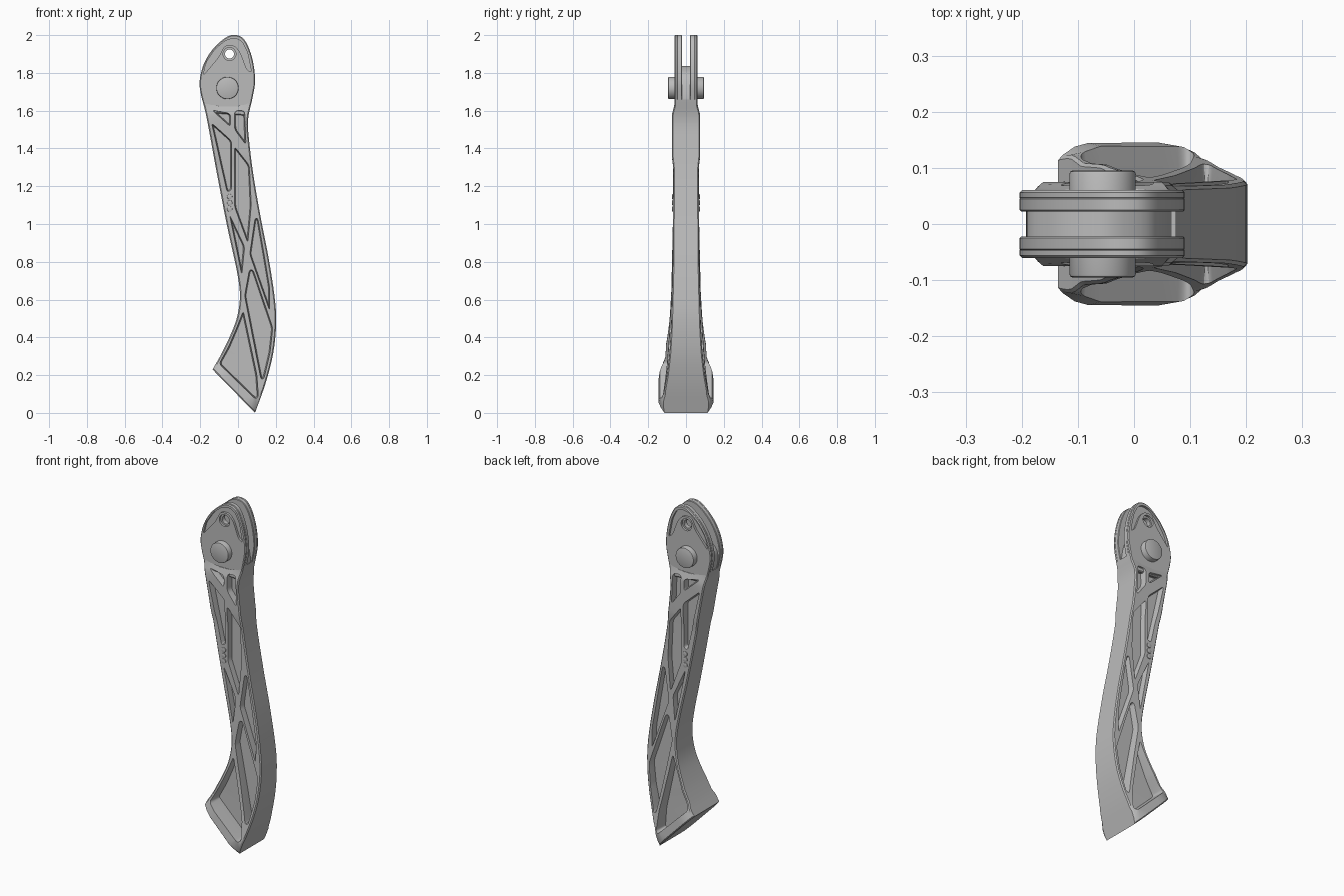
import bpy, bmesh, math
from mathutils import Matrix, Vector

if "Cube" in bpy.data.objects:
    bpy.data.objects.remove(bpy.data.objects["Cube"], do_unlink=True)

metal = bpy.data.materials.new("cast_grey")
metal.use_nodes = True
metal.diffuse_color = (0.5, 0.5, 0.5, 1)
metal.node_tree.nodes["Principled BSDF"].inputs["Base Color"].default_value = (0.5, 0.5, 0.5, 1)


def finish(name, bm):
    bmesh.ops.recalc_face_normals(bm, faces=bm.faces)
    mesh = bpy.data.meshes.new(name)
    bm.to_mesh(mesh)
    bm.free()
    mesh.materials.append(metal)
    obj = bpy.data.objects.new(name, mesh)
    bpy.context.collection.objects.link(obj)
    bpy.ops.object.select_all(action='DESELECT')
    obj.select_set(True)
    bpy.context.view_layer.objects.active = obj
    bpy.ops.object.shade_smooth_by_angle(angle=math.radians(30))


# 2D helpers working on (x, z) points
def catmull(pts, steps=5):
    p = [Vector(q) for q in pts]
    p = [2 * p[0] - p[1]] + p + [2 * p[-1] - p[-2]]
    out = []
    for a, b, c, d in zip(p, p[1:], p[2:], p[3:]):
        for i in range(steps):
            t = i / steps
            out.append(0.5 * (2 * b + (c - a) * t + (2 * a - 5 * b + 4 * c - d) * t * t
                              + (3 * b - a - 3 * c + d) * t ** 3))
    return out + [p[-2]]


def densify(pts, step=0.04):
    out = []
    for a, b in zip(pts, pts[1:] + pts[:1]):
        n = max(1, math.ceil((b - a).length / step))
        out += [a.lerp(b, i / n) for i in range(n)]
    return out


def rounded(pts, cut=0.018):
    p = [Vector(q) for q in pts]
    out = []
    for i, b in enumerate(p):
        a, c = p[i - 1], p[(i + 1) % len(p)]
        s = b + (a - b).normalized() * min(cut, 0.4 * (a - b).length)
        e = b + (c - b).normalized() * min(cut, 0.4 * (c - b).length)
        for k in range(5):
            t = k / 4
            out.append(s.lerp(b, t).lerp(b.lerp(e, t), t))
    return densify(out)


def inset(pts, dist):
    area = sum(a.x * b.y - b.x * a.y for a, b in zip(pts, pts[1:] + pts[:1]))
    side = 1 if area > 0 else -1
    out = []
    for i, b in enumerate(pts):
        u = (b - pts[i - 1]).normalized()
        v = (pts[(i + 1) % len(pts)] - b).normalized()
        n1, n2 = Vector((-u.y, u.x)), Vector((-v.y, v.x))
        m = (n1 + n2).normalized()
        out.append(b + m * side * dist / max(0.5, m.dot(n1)))
    return out


def circle(x, z, r, n=32):
    return [Vector((x + r * math.cos(2 * math.pi * i / n), z + r * math.sin(2 * math.pi * i / n)))
            for i in range(n)]


def plate(name, outer, holes, front, back, bevel=0.006, draft=0.0, sink=lambda x, z: 0.003):
    """Solid between two y surfaces, with bevelled rim and tapered holes."""
    bm = bmesh.new()

    def ring(pts, surface, inward=0.0, depth=lambda x, z: 1.0):
        return [bm.verts.new((p.x, surface(p.x, p.y) + inward * depth(p.x, p.y), p.y)) for p in pts]

    def stitch(a, b):
        for i in range(len(a)):
            bm.faces.new((a[i - 1], a[i], b[i], b[i - 1]))

    sides, deeps = [], []
    for surface, inward in ((front, 1), (back, -1)):
        caps = [ring(inset(outer, bevel), surface)] + [ring(h, surface) for h in holes]
        edges = [bm.edges.new((r[i - 1], r[i])) for r in caps for i in range(len(r))]
        bmesh.ops.triangle_fill(bm, use_beauty=True, edges=edges, normal=(0, 1, 0))
        side = ring(outer, surface, inward * bevel)
        stitch(caps[0], side)
        sides.append(side)
        deep = [ring(inset(h, draft), surface, inward, sink) for h in holes]
        for cap, low in zip(caps[1:], deep):
            stitch(cap, low)
        deeps.append(deep)
    stitch(*sides)
    for a, b in zip(*deeps):
        stitch(a, b)
    finish(name, bm)


def level(y):
    return lambda x, z: y


def cylinder(name, x, z, r, half_length, segs=40, bevel=0.005):
    bm = bmesh.new()
    bmesh.ops.create_cone(bm, cap_ends=True, segments=segs, radius1=r, radius2=r,
                          depth=2 * half_length,
                          matrix=Matrix.Translation((x, 0, z)) @ Matrix.Rotation(math.pi / 2, 4, 'X'))
    rim = [e for e in bm.edges if abs(e.verts[0].co.y - e.verts[1].co.y) < 1e-5]
    bmesh.ops.bevel(bm, geom=rim, offset=bevel, segments=2, affect='EDGES', profile=0.5)
    finish(name, bm)


def interp(v, table):
    if v <= table[0][0]:
        return table[0][1]
    for (a, p), (b, q) in zip(table, table[1:]):
        if v <= b:
            return p + (q - p) * (v - a) / (b - a)
    return table[-1][1]


# Half thickness: flares toward the slanted foot, chamfered at the foot corners
def half(x, z):
    d = 0.70 * (x + 0.135) + 0.715 * (z - 0.23)
    t = 0.715 * (x + 0.135) - 0.70 * (z - 0.23)
    h = interp(d, [(0, .145), (.04, .142), (.08, .12), (.18, .1), (.28, .087), (.4, .078),
                   (.6, .07), (.85, .067)])
    h += interp(z, [(1.3, 0), (1.36, .008), (1.58, .008), (1.628, -.0065)])
    corner = max(0, 0.05 - t, t - 0.265)
    return h - 0.5 * min(corner, 0.05) * max(0, 1 - max(d, 0) / 0.15)


def web_half(x, z):
    return 0.04 + 0.1 * (half(x, z) - 0.067)


# Full side silhouette, from the foot's right corner over the head to its left corner
outline = catmull([
    (.09, 0), (.147, .16), (.187, .32), (.202, .48), (.193, .62), (.162, .82), (.123, 1.02),
    (.083, 1.25), (.06, 1.43), (.053, 1.55), (.075, 1.66), (.09, 1.75), (.083, 1.84),
    (.062, 1.92), (.03, 1.98), (-.01, 2), (-.06, 1.99), (-.13, 1.93), (-.18, 1.85),
    (-.203, 1.76), (-.197, 1.69), (-.172, 1.59), (-.145, 1.45), (-.118, 1.3), (-.06, 1.0),
    (-.012, .78), (.008, .66), (.008, .58), (-.01, .49), (-.05, .39), (-.095, .3), (-.135, .23)])
above = [i for i, p in enumerate(outline) if p.y > 1.66]
shaft = densify(outline[:above[0]] + [Vector((0, 1.628)), Vector((-.1, 1.628))]
                + outline[above[-1] + 1:])
head = densify([p for p in outline if p.y > 1.57])

# Shaft frame with tapered pockets leaving diagonal ribs
pockets = [
    [(-.138, 1.603), (-.04, 1.585), (-.04, 1.515)],
    [(-.018, 1.6), (.035, 1.6), (.042, 1.42), (-.018, 1.5)],
    [(-.14, 1.535), (-.034, 1.44), (-.034, 1.18), (-.058, 1.17)],
    [(-.018, 1.41), (.06, 1.31), (.07, 1.1), (.052, .9), (-.018, 1.09)],
    [(.09, 1.03), (.105, 1.03), (.138, .84), (.168, .66), (.168, .54), (.062, .84)],
    [(-.045, 1.05), (.035, .88), (.02, .73)],
    [(.06, .757), (.08, .757), (.184, .45), (.17, .32), (.137, .18), (.121, .18), (.035, .62)],
    [(.028, .54), (.1, .2), (.108, .085), (.09, .075), (-.1, .26), (-.05, .35), (-.003, .46)],
]
plate("shaft_frame", shaft, [rounded(p) for p in pockets],
      lambda x, z: -half(x, z), half, bevel=0.006, draft=0.007,
      sink=lambda x, z: half(x, z) - web_half(x, z) + 0.006)
plate("shaft_web", inset(shaft, 0.012), [], lambda x, z: -web_half(x, z), web_half)

# Core between the head prongs, running down into the shaft
core = rounded([(.05, 1.55), (.07, 1.655), (.056, 1.74), (.03, 1.8), (-.05, 1.843), (-.13, 1.815),
                (-.19, 1.76), (-.194, 1.69), (-.15, 1.55)], 0.04)
plate("head_core", core, [], level(-.035), level(.035))

# Forked head: two prongs, each with a raised face cut by a crescent recess and a through hole
crescent = rounded([(-.185, 1.785), (-.168, 1.855), (-.12, 1.927), (-.06, 1.975), (-.012, 1.984),
                    (.022, 1.965), (.05, 1.91), (.072, 1.8), (.045, 1.82), (.012, 1.91),
                    (-.02, 1.946), (-.07, 1.946), (-.105, 1.88)])
for s, tag in ((-1, "front"), (1, "back")):
    lo, hi = sorted((s * .022, s * .048))
    plate(tag + "_prong", head, [circle(-.045, 1.9, .024)], level(lo), level(hi), bevel=.003,
          sink=level(.01))
    lo, hi = sorted((s * .042, s * .061))
    plate(tag + "_prong_face", head, [crescent, circle(-.045, 1.9, .034)], level(lo), level(hi),
          bevel=.005, sink=level(.008))

# Pivot pin, and small studs on the middle rib
cylinder("pivot_pin", -.056, 1.72, .059, .095)
for i in range(3):
    cylinder("rib_stud", -.044, 1.145 - .033 * i, .014, .073, 20, .002)
